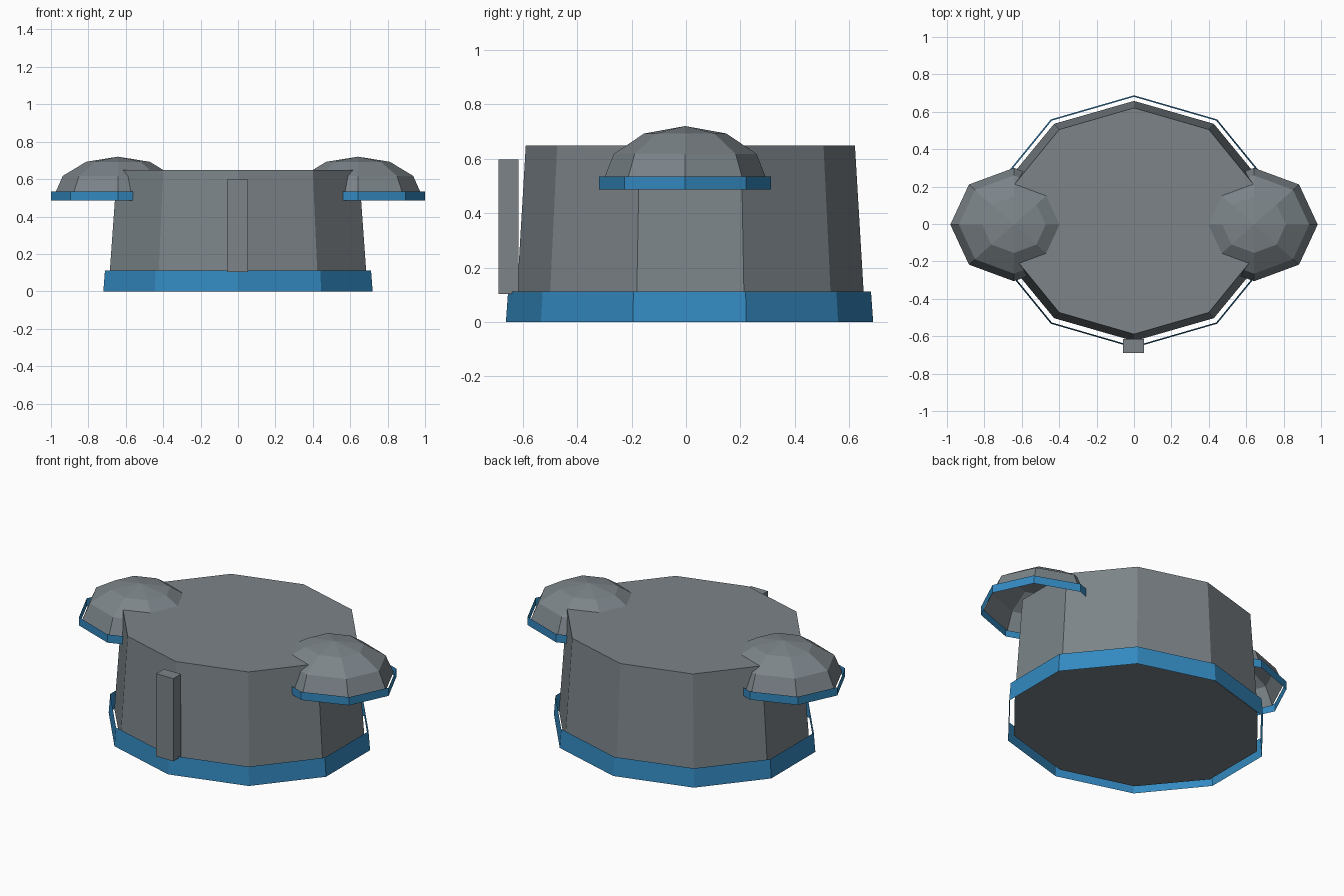
import bpy, bmesh, math

if "Cube" in bpy.data.objects:
    bpy.data.objects.remove(bpy.data.objects["Cube"])


def material(name, rgb):
    m = bpy.data.materials.new(name)
    m.diffuse_color = (*rgb, 1.0)
    m.use_nodes = True
    m.node_tree.nodes["Principled BSDF"].inputs["Base Color"].default_value = m.diffuse_color
    return m


GREY = material("slate grey", (0.20, 0.23, 0.25))
BLUE = material("trim blue", (0.033, 0.25, 0.53))


def loft(name, sides, phase, centre, rings, mat, bottom=False, top=False, apex=None):
    """Skin elliptical rings (rx, ry, z) into a faceted shell."""
    bm = bmesh.new()
    cx, cy = centre
    loops = []
    for rx, ry, z in rings:
        loops.append([bm.verts.new((cx + rx * math.cos(phase + 2 * math.pi * i / sides),
                                    cy + ry * math.sin(phase + 2 * math.pi * i / sides), z))
                      for i in range(sides)])
    for a, b in zip(loops, loops[1:]):
        for i in range(sides):
            j = (i + 1) % sides
            bm.faces.new((a[i], a[j], b[j], b[i]))
    if bottom:
        bm.faces.new(loops[0][::-1])
    if top:
        bm.faces.new(loops[-1])
    if apex is not None:
        tip = bm.verts.new((cx, cy, apex))
        for i in range(sides):
            bm.faces.new((loops[-1][i], loops[-1][(i + 1) % sides], tip))
    mesh = bpy.data.meshes.new(name)
    bm.to_mesh(mesh)
    bm.free()
    mesh.materials.append(mat)
    ob = bpy.data.objects.new(name, mesh)
    bpy.context.collection.objects.link(ob)
    return ob


# Ten-sided tapered body
loft("body", 10, math.pi / 2, (0, 0.016),
     [(0.727, 0.642, 0.025), (0.68, 0.605, 0.648)], GREY, bottom=True, top=True)

# Open blue band standing just clear of the base
loft("base_band", 10, math.pi / 2, (0, 0.013),
     [(0.757, 0.675, 0.0), (0.748, 0.667, 0.112)], BLUE)

# Shoulder domes, open below, each with an open blue band
for side, label in ((-1, "left"), (1, "right")):
    centre = (side * 0.642, -0.003)
    rings = [(0.34 * math.cos(a), 0.303 * math.cos(a), 0.515 + 0.205 * math.sin(a))
             for a in (0, math.pi / 6, math.pi / 3)]
    loft(label + "_dome", 8, 0, centre, rings, GREY, apex=0.72)
    loft(label + "_dome_band", 8, 0, centre,
         [(0.358, 0.316, 0.486), (0.358, 0.316, 0.535)], BLUE)

# Upright bar on the front
bpy.ops.mesh.primitive_cube_add(size=1, location=(-0.003, -0.652, 0.35))
bar = bpy.context.object
bar.name = "front_bar"
bar.scale = (0.113, 0.073, 0.495)
bpy.ops.object.transform_apply(location=False, rotation=False, scale=True)
bar.data.materials.append(GREY)
